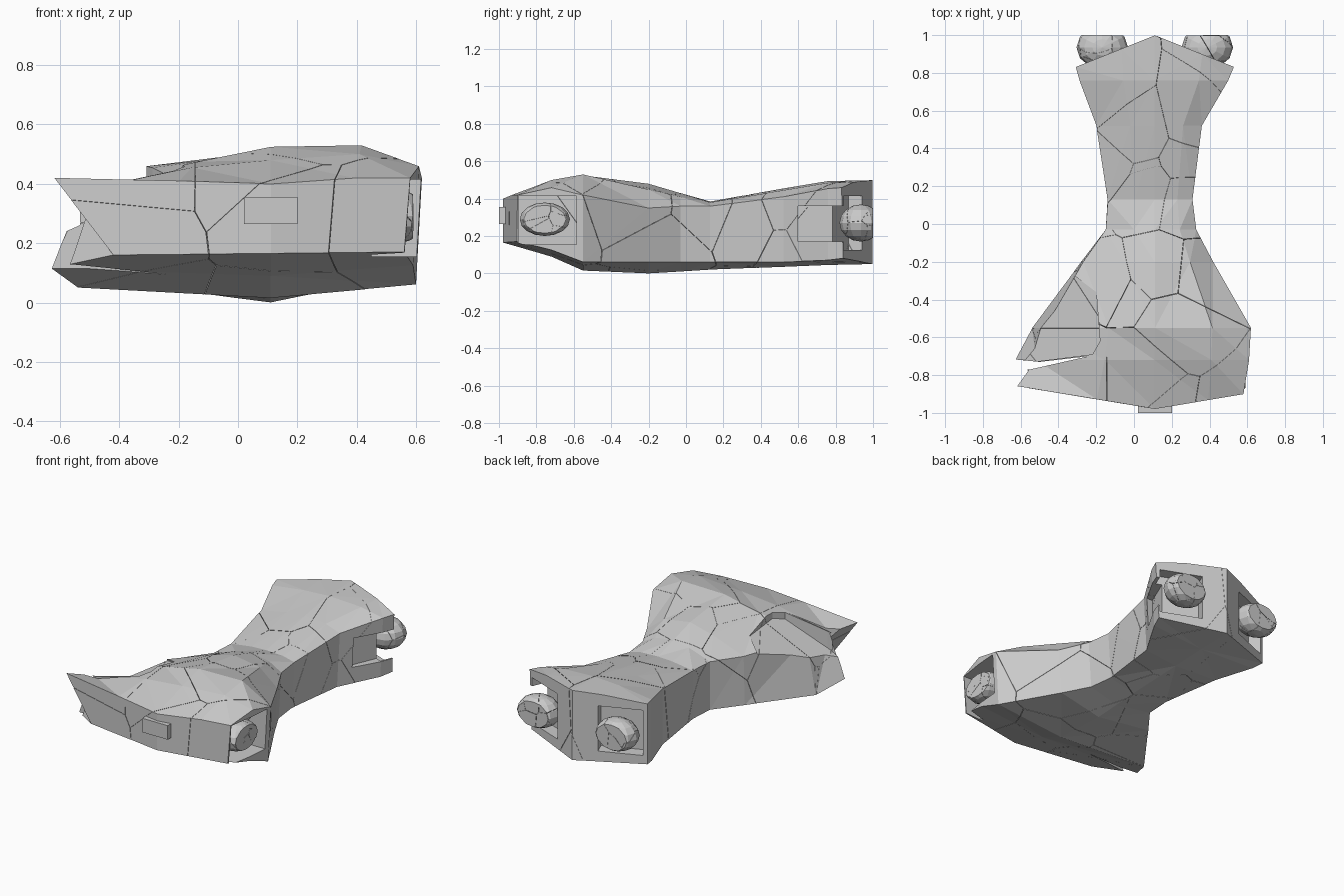
import bpy, bmesh, random, math
from mathutils import Vector, Matrix

if "Cube" in bpy.data.objects:
    bpy.data.objects.remove(bpy.data.objects["Cube"])

random.seed(7)
CX = 0.11  # centre line of the hull


def to_object(name, bm):
    bmesh.ops.recalc_face_normals(bm, faces=bm.faces)
    me = bpy.data.meshes.new(name)
    bm.to_mesh(me)
    ob = bpy.data.objects.new(name, me)
    bpy.context.collection.objects.link(ob)
    return ob


def box(name, loc, size, rot=0.0):
    bm = bmesh.new()
    m = Matrix.Translation(loc) @ Matrix.Rotation(rot, 4, 'Z') @ Matrix.Diagonal((*size, 1))
    bmesh.ops.create_cube(bm, size=1, matrix=m)
    return to_object(name, bm)


def prism(name, pts, z0, z1, slope=0.0):
    """Upright prism; slope tilts its floor along x."""
    bm = bmesh.new()
    f = bm.faces.new([bm.verts.new((x, y, z0 + slope * x)) for x, y in pts])
    r = bmesh.ops.extrude_face_region(bm, geom=[f])
    for v in r['geom']:
        if isinstance(v, bmesh.types.BMVert):
            v.co.z = z1
    return to_object(name, bm)


def slice_off(bm, co, no):
    bmesh.ops.bisect_plane(bm, geom=bm.verts[:] + bm.edges[:] + bm.faces[:],
                           plane_co=co, plane_no=no, clear_outer=True)
    edges = [e for e in bm.edges if e.is_boundary]
    if edges:
        bmesh.ops.holes_fill(bm, edges=edges, sides=0)


def shatter(name, bm, seeds, cutters=(), shrink=0.994):
    """Split a solid into cracked cells with hairline gaps."""
    for i, a in enumerate(seeds):
        cell = bm.copy()
        for b in sorted(seeds, key=lambda s: (s - a).length):
            if b is not a and cell.faces:
                slice_off(cell, (a + b) / 2, (b - a).normalized())
        if len(cell.faces) > 3:
            mid = sum((v.co for v in cell.verts), Vector()) / len(cell.verts)
            for v in cell.verts:
                v.co = mid + (v.co - mid) * shrink
            ob = to_object(f"{name}_{i + 1}", cell)
            for c in cutters:
                mod = ob.modifiers.new("cut", 'BOOLEAN')
                mod.operation, mod.solver, mod.object = 'DIFFERENCE', 'EXACT', c
        cell.free()
    bm.free()


# hull sections: y, skew, left high x, left low x, right x,
# left high z, right high z, left top z, right top z, crest z, low z, bottom z
sections = [
    (-0.98, 0.165, -0.62, -0.42, 0.58, 0.42, 0.42, 0.41, 0.42, 0.40, 0.16, 0.165),
    (-0.72, 0, -0.52, -0.63, 0.61, 0.38, 0.46, 0.455, 0.50, 0.48, 0.115, 0.09),
    (-0.55, 0, -0.47, -0.54, 0.62, 0.40, 0.42, 0.475, 0.53, 0.525, 0.05, 0.015),
    (-0.20, 0, -0.27, -0.28, 0.42, 0.36, 0.35, 0.44, 0.45, 0.48, 0.05, 0.0),
    (-0.03, 0, -0.15, -0.15, 0.33, 0.36, 0.36, 0.41, 0.41, 0.43, 0.05, 0.01),
    (0.13, 0, -0.14, -0.14, 0.31, 0.36, 0.36, 0.38, 0.38, 0.385, 0.05, 0.02),
    (0.52, 0, -0.20, -0.20, 0.36, 0.41, 0.41, 0.445, 0.445, 0.455, 0.05, 0.035),
    (0.76, 0, -0.29, -0.29, 0.50, 0.455, 0.455, 0.485, 0.485, 0.495, 0.06, 0.045),
    (1.00, -0.40, -0.31, -0.31, 0.53, 0.46, 0.46, 0.49, 0.49, 0.50, 0.07, 0.05),
]
hull = bmesh.new()
rings = []
for y, k, lh, ll, r, zl, zr, tl, tr, zc, lo, zb in sections:
    pts = [(CX, zc), (CX + (lh - CX) * 0.42, tl), (lh, zl), (ll, lo),
           (CX, zb), (r - 0.02, lo + 0.01), (r, zr), (CX + (r - CX) * 0.6, tr)]
    rings.append([hull.verts.new((x, y + k * abs(x - CX), z)) for x, z in pts])
for a, b in zip(rings, rings[1:]):
    for i in range(8):
        j = (i + 1) % 8
        hull.faces.new((a[i], a[j], b[j], b[i]))
# end caps split on the centre line so each half is flat
for r in (rings[0], rings[-1]):
    hull.faces.new(r[0:5])
    hull.faces.new(r[4:] + r[:1])
bmesh.ops.recalc_face_normals(hull, faces=hull.faces)
bmesh.ops.triangulate(hull, faces=hull.faces)

# recesses for the thrusters
cutters = [box("side_recess_cutter", (0.60, -0.74, 0.285), (0.30, 0.31, 0.26))]
for s in (-1, 1):
    cutters.append(box("rear_recess_cutter", (CX + s * 0.28, 0.92, 0.27),
                       (0.27, 0.22, 0.29), -s * math.radians(22)))
# broken areas: wing notch, missing shard on top of the left wing, rear right side
cutters.append(prism("wing_notch_cutter", [(-0.80, -0.70), (-0.80, -0.80), (-0.55, -0.77),
                                           (-0.24, -0.70), (-0.50, -0.73)], -0.1, 0.7))
cutters.append(prism("wing_shard_cutter", [(-0.75, -0.74), (-0.50, -0.725), (-0.22, -0.69),
                                           (-0.18, -0.62), (-0.20, -0.36), (-0.32, -0.27),
                                           (-0.75, -0.27)], 0.50, 0.9, 0.45))
cutters.append(prism("rear_side_cutter", [(0.36, 0.60), (0.65, 0.60), (0.65, 0.86),
                                          (0.47, 0.86)], 0.17, 0.36))
for c in cutters:
    c.hide_render = True
    c.display_type = 'WIRE'

# cracked hull
seeds = []
while len(seeds) < 26:
    y = random.uniform(-0.95, 0.98)
    half = 0.2 + 0.4 * max(0, -y) + 0.2 * max(0, y)
    p = Vector((CX + random.uniform(-half, half), y, random.uniform(0.08, 0.45)))
    if all((p - q).length > 0.16 for q in seeds):
        seeds.append(p)
shatter("hull_shard", hull, seeds, cutters)


# rounded thrusters with flat outlets
def thruster(name, loc, radii, co, no):
    bm = bmesh.new()
    bmesh.ops.create_uvsphere(bm, u_segments=12, v_segments=8, radius=1,
                              matrix=Matrix.Translation(loc) @ Matrix.Diagonal((*radii, 1)))
    slice_off(bm, co, no)
    pts = [Vector(loc) + Vector([random.uniform(-0.9, 0.9) * r for r in radii]) for _ in range(10)]
    shatter(name, bm, pts, shrink=0.985)


for side, s in (("left", -1), ("right", 1)):
    thruster(f"rear_{side}_thruster", (CX + s * 0.278, 0.935, 0.27), (0.137, 0.115, 0.1),
             (0, 1.0, 0), (0, 1, 0))
thruster("side_thruster", (0.53, -0.755, 0.29), (0.115, 0.135, 0.09), (0.59, 0, 0), (1, 0, 0))

# small plate on the nose
box("nose_plate", (CX, -0.965, 0.31), (0.18, 0.07, 0.09))
